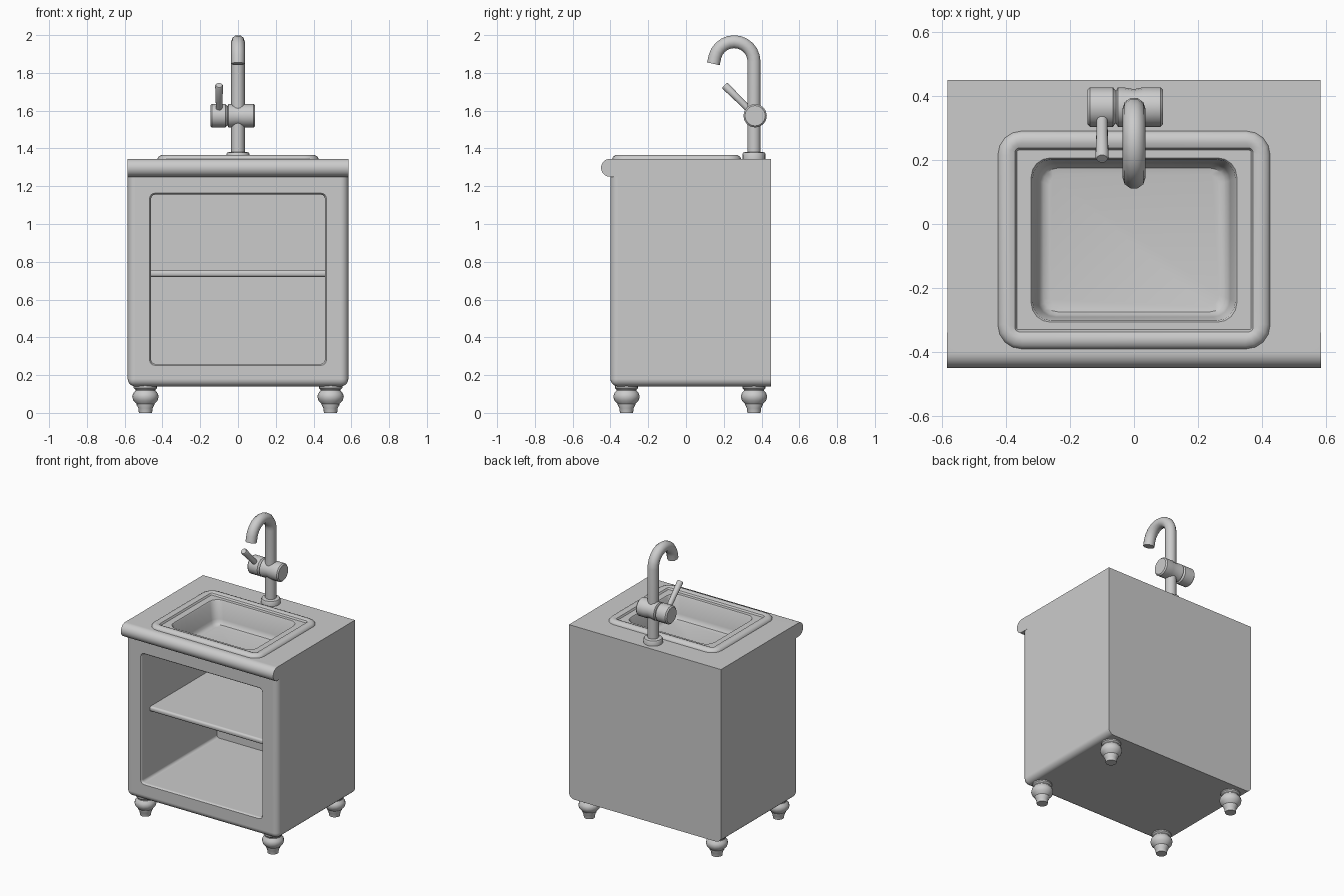
import bpy
import bmesh
from math import sin, cos, pi, radians
from mathutils import Vector

if "Cube" in bpy.data.objects:
    bpy.data.objects.remove(bpy.data.objects["Cube"], do_unlink=True)

grey = bpy.data.materials.new("plain grey")
grey.use_nodes = True
COLOUR = (0.6, 0.6, 0.6, 1)
grey.diffuse_color = COLOUR
grey.node_tree.nodes["Principled BSDF"].inputs["Base Color"].default_value = COLOUR


def activate(obj):
    bpy.ops.object.select_all(action="DESELECT")
    obj.select_set(True)
    bpy.context.view_layer.objects.active = obj


def finish(name, bm, loc=(0, 0, 0), rot=(0, 0, 0)):
    mesh = bpy.data.meshes.new(name)
    bm.to_mesh(mesh)
    bm.free()
    mesh.materials.append(grey)
    obj = bpy.data.objects.new(name, mesh)
    bpy.context.collection.objects.link(obj)
    obj.location, obj.rotation_euler = loc, rot
    return obj


def smooth(obj, angle=35):
    activate(obj)
    bpy.ops.object.shade_smooth_by_angle(angle=radians(angle))
    return obj


def loft(name, rings, loc=(0, 0, 0), rot=(0, 0, 0), closed=True, steps=5):
    """Skin rounded rectangles given as (half width, half depth, corner radius, height)."""
    bm = bmesh.new()
    loops = []
    for hx, hy, r, z in rings:
        loop = []
        for q, (sx, sy) in enumerate(((1, 1), (-1, 1), (-1, -1), (1, -1))):
            for i in range(steps):
                a = (q + i / (steps - 1)) * pi / 2
                loop.append(bm.verts.new((sx * (hx - r) + r * cos(a),
                                          sy * (hy - r) + r * sin(a), z)))
        loops.append(loop)
    n = 4 * steps
    for a, b in zip(loops, loops[1:]):
        for i in range(n):
            j = (i + 1) % n
            bm.faces.new((a[i], a[j], b[j], b[i]))
    bm.faces.new(loops[-1])
    if closed:
        bm.faces.new(loops[0][::-1])
    bmesh.ops.remove_doubles(bm, verts=bm.verts, dist=1e-5)
    return finish(name, bm, loc, rot)


def lathe(name, profile, loc, rot=(0, 0, 0)):
    return smooth(loft(name, [(r, r, r, z) for r, z in profile], loc, rot))


def box(name, lo, hi, bevel_rule, radius, segments=5):
    bm = bmesh.new()
    bmesh.ops.create_cube(bm, size=1)
    for v in bm.verts:
        v.co = [l + (c + 0.5) * (h - l) for c, l, h in zip(v.co, lo, hi)]
    mid = (Vector(lo) + Vector(hi)) / 2
    edges = [e for e in bm.edges
             if bevel_rule((e.verts[0].co + e.verts[1].co) / 2 - mid)]
    bmesh.ops.bevel(bm, geom=edges, offset=radius, segments=segments,
                    profile=0.5, affect="EDGES")
    return finish(name, bm)


def weighted(obj):
    smooth(obj)
    mod = obj.modifiers.new("weighted normals", "WEIGHTED_NORMAL")
    mod.keep_sharp = True


def cut(obj, cutter):
    cutter.hide_render = True
    mod = obj.modifiers.new("cut", "BOOLEAN")
    mod.operation, mod.solver, mod.object = "DIFFERENCE", "EXACT", cutter
    activate(obj)
    bpy.ops.object.modifier_apply(modifier=mod.name)
    bpy.data.objects.remove(cutter, do_unlink=True)


# Cabinet: rounded front and lower side edges, square back and top
E = 1e-4


def body_edges(m):
    front_edge = m.y < -0.4 and m.z < 0.5
    lower_side = abs(m.x) > 0.5 and m.z < -0.5
    return front_edge or lower_side


body = box("cabinet_body", (-0.584, -0.40, 0.14), (0.584, 0.45, 1.345), body_edges, 0.04)

# Open compartment with a softened mouth
cut(body, loft("compartment_cutter", [
    (0.46, 0.4475, 0.02, -0.425), (0.46, 0.4475, 0.02, 0.385),
    (0.463, 0.4505, 0.022, 0.395), (0.47, 0.4575, 0.03, 0.402),
    (0.47, 0.4575, 0.03, 0.6)], (0, 0, 0.7075), (pi / 2, 0, 0)))
# Well for the sink
SINK = (0, -0.05, 0)
cut(body, loft("sink_cutter", [(0.33, 0.265, 0.06, 1.17), (0.33, 0.265, 0.06, 1.5)], SINK))
weighted(body)

# Shelf with a rounded front lip
weighted(box("shelf", (-0.462, -0.31, 0.72), (0.462, 0.427, 0.755),
             lambda m: m.y < -0.3 and abs(m.x) < 0.1, 0.014, 4))

# Rolled front edge of the worktop
bm = bmesh.new()
R = 0.0475
outline = [(-0.34, 1.345)]
outline += [(-0.4025 - R * sin(pi * i / 12), 1.2975 + R * cos(pi * i / 12)) for i in range(13)]
outline += [(-0.34, 1.25)]
ends = [[bm.verts.new((x, y, z)) for y, z in outline] for x in (-0.585, 0.585)]
for i in range(len(outline)):
    j = (i + 1) % len(outline)
    bm.faces.new((ends[0][i], ends[0][j], ends[1][j], ends[1][i]))
for end in ends:
    bm.faces.new(end)
bmesh.ops.recalc_face_normals(bm, faces=bm.faces)
weighted(finish("worktop_front_roll", bm))

# Sink: raised bead, flat ledge and tapered basin in one skin
smooth(loft("sink_basin", [
    (0.427, 0.342, 0.075, 1.340), (0.425, 0.340, 0.073, 1.350), (0.417, 0.332, 0.067, 1.360),
    (0.403, 0.318, 0.055, 1.366), (0.388, 0.303, 0.035, 1.366), (0.373, 0.288, 0.015, 1.360),
    (0.366, 0.281, 0.005, 1.349), (0.322, 0.257, 0.060, 1.349), (0.317, 0.252, 0.058, 1.342),
    (0.301, 0.241, 0.055, 1.225), (0.295, 0.235, 0.052, 1.205), (0.283, 0.225, 0.045, 1.192),
    (0.265, 0.207, 0.035, 1.188)], SINK, closed=False))

# Turned feet
FOOT = ((0.035, 0), (0.038, 0.025), (0.047, 0.042), (0.047, 0.047), (0.064, 0.065),
        (0.070, 0.085), (0.066, 0.102), (0.053, 0.118), (0.053, 0.123), (0.062, 0.132),
        (0.062, 0.145))
for side, x in (("right", -0.49), ("left", 0.49)):
    for end, y in (("front", -0.315), ("back", 0.36)):
        lathe(f"{end}_{side}_foot", FOOT, (x, y, 0))

# Tap: flange, bent spout, mixer barrel and lever
TAP_Y = 0.36
lathe("tap_flange", ((0.062, 1.34), (0.062, 1.368), (0.057, 1.378), (0.04, 1.382)),
      (0, TAP_Y, 0))

curve = bpy.data.curves.new("tap_spout", "CURVE")
curve.dimensions = "3D"
curve.bevel_depth, curve.bevel_resolution, curve.use_fill_caps = 0.036, 3, True
BEND = 0.105
path = [(TAP_Y, 1.36), (TAP_Y, 1.6)]
path += [(TAP_Y - BEND + BEND * cos(radians(a)), 1.86 + BEND * sin(radians(a)))
         for a in range(0, 166, 15)]
path += [(0.145, 1.848)]
spline = curve.splines.new("POLY")
spline.points.add(len(path) - 1)
for p, (y, z) in zip(spline.points, path):
    p.co = (0, y, z, 1)
spout = bpy.data.objects.new("tap_spout", curve)
bpy.context.collection.objects.link(spout)
curve.materials.append(grey)
activate(spout)
bpy.ops.object.convert(target="MESH")
smooth(bpy.context.object, 40)

ALONG_X = (0, pi / 2, 0)
lathe("mixer_barrel", ((0.052, -0.056), (0.062, -0.050), (0.062, -0.035), (0.056, 0),
                       (0.062, 0.030), (0.062, 0.083), (0.054, 0.091)),
      (0, 0.366, 1.573), ALONG_X)
lathe("mixer_knob", ((0.054, -0.146), (0.062, -0.138), (0.062, -0.066), (0.052, -0.058),
                     (0.050, -0.054)), (0, 0.366, 1.573), ALONG_X)
lathe("mixer_lever", ((0.017, 0), (0.018, 0.12), (0.021, 0.222), (0.017, 0.229)),
      (-0.10, 0.366, 1.573), (pi / 4, 0, 0))
